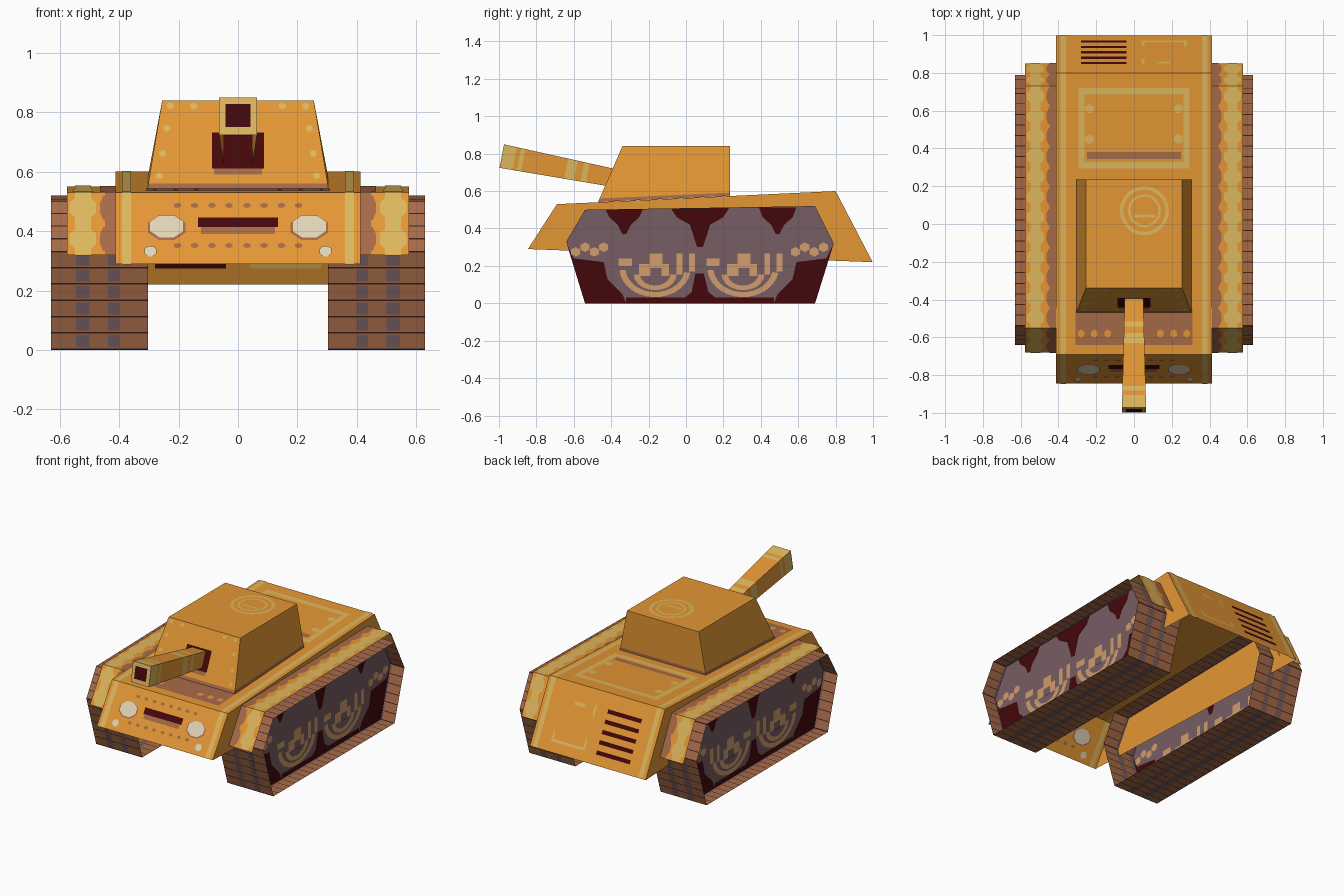
import bpy, bmesh, math
from mathutils import Vector

if "Cube" in bpy.data.objects:
    bpy.data.objects.remove(bpy.data.objects["Cube"])


def material(name, r, g, b):
    m = bpy.data.materials.new(name)
    lin = [((c / 255 + 0.055) / 1.055) ** 2.4 if c > 10 else c / 255 / 12.92 for c in (r, g, b)]
    m.diffuse_color = (*lin, 1)
    m.use_nodes = True
    m.node_tree.nodes["Principled BSDF"].inputs["Base Color"].default_value = m.diffuse_color
    return m


ORANGE = material("orange_paint", 228, 151, 52)
YELLOW = material("pale_yellow", 222, 183, 94)
BROWN = material("rust_brown", 166, 106, 72)
CREAM = material("cream_light", 225, 211, 183)
RED = material("dark_red", 68, 7, 11)
MAUVE = material("mauve_grey", 118, 93, 99)
TAN = material("tan", 210, 156, 108)
DARK = material("dark_brown", 58, 32, 26)


def build(name, verts, faces, mats, ids=None, solid=False):
    me = bpy.data.meshes.new(name)
    me.from_pydata(verts, [], faces)
    for m in mats:
        me.materials.append(m)
    if ids:
        for p, i in zip(me.polygons, ids):
            p.material_index = i
    if solid:
        bm = bmesh.new()
        bm.from_mesh(me)
        bmesh.ops.recalc_face_normals(bm, faces=bm.faces)
        bm.to_mesh(me)
        bm.free()
    ob = bpy.data.objects.new(name, me)
    bpy.context.collection.objects.link(ob)
    return ob


def loft(name, rings, mats, ids, start_cap, skip=None):
    """Join equal rings of points; the last (or first) ring is capped; ids colour each band.
    Side number skip is left open."""
    n = len(rings[0])
    verts = [v for r in rings for v in r]
    faces, fid = [], []
    for k in range(len(rings) - 1):
        for i in range(n):
            if i != skip:
                j = (i + 1) % n
                faces.append((k * n + i, k * n + j, k * n + n + j, k * n + n + i))
                fid.append(ids[k])
    cap = range(n) if start_cap else range(len(verts) - n, len(verts))
    return build(name, verts, faces + [tuple(cap)], mats, fid + [ids[0 if start_cap else -1]], True)


def sloped(a, b, axis):
    """Surface through side points a, b (y, z), addressed by x and y (axis 0) or z (axis 1)."""
    d = Vector((b[0] - a[0], b[1] - a[1]))
    n = Vector((-d.y, d.x)).normalized()

    def f(x, v, o):
        t = (v - a[axis]) / d[axis]
        return Vector((x, a[0] + d.x * t + n.x * o, a[1] + d.y * t + n.y * o))
    return f


def plates(name, f, polys, mat, off=0.003, inside=False):
    """Thin painted shapes on surface f; inside repeats them on its back."""
    verts, faces = [], []
    for o in ((off, -off) if inside else (off,)):
        out = (f(0, 0.1, 1) - f(0, 0.1, 0)) * (1 if o >= 0 else -1)
        for p in polys:
            pts = [f(u, v, o) for u, v in p]
            if (pts[1] - pts[0]).cross(pts[2] - pts[1]).dot(out) < 0:
                pts.reverse()
            faces.append(tuple(range(len(verts), len(verts) + len(pts))))
            verts += pts
    return build(name, verts, faces, [mat])


def rect(u0, u1, v0, v1):
    return [(u0, v0), (u1, v0), (u1, v1), (u0, v1)]


def ngon(u, v, ru, rv, n=8):
    return [(u + ru * math.cos(math.tau * (i + .5) / n), v + rv * math.sin(math.tau * (i + .5) / n)) for i in range(n)]


def arc(u, v, r0, r1, a0, a1, n=12, wide=1):
    def pt(r, k):
        a = math.radians(a0 + (a1 - a0) * k / n)
        return (u + wide * r * math.cos(a), v + r * math.sin(a))
    return [[pt(r0, k), pt(r1, k), pt(r1, k + 1), pt(r0, k + 1)] for k in range(n)]


def frame(u0, u1, v0, v1, w):
    return [rect(u0, u1, v0, v0 + w), rect(u0, u1, v1 - w, v1),
            rect(u0, u0 + w, v0 + w, v1 - w), rect(u1 - w, u1, v0 + w, v1 - w)]


def both(polys):
    return polys + [[(-u, v) for u, v in p] for p in polys]


# Hull shell, open underneath
FB, FT, RT, RB = (-.845, .29), (-.69, .53), (.80, .60), (.998, .22)
shell = [(x, y, z) for x in (-.412, .412) for y, z in (FB, FT, RT, RB)]
build("hull", shell, [(0, 1, 2, 3), (7, 6, 5, 4), (0, 4, 5, 1), (1, 5, 6, 2), (2, 6, 7, 3)], [ORANGE], None, True)
nose, deck, tail = sloped(FB, FT, 1), sloped(FT, RT, 0), sloped(RT, RB, 1)
for nm, f, v0, v1 in (("nose", nose, .29, .53), ("deck", deck, -.69, .8), ("tail", tail, .22, .6)):
    plates(nm + "_side_stripes", f, both([rect(.36, .39, v0, v1)]), YELLOW, .003, True)

# Nose details
plates("headlight_rims", nose, both([ngon(.24, .41, .068, .045)]), BROWN, .003, True)
plates("headlights", nose, both([ngon(.24, .413, .06, .041), ngon(.295, .33, .022, .019)]), CREAM, .005, True)
plates("nose_slot", nose, [rect(-.135, .135, .412, .445)], RED, .003, True)
plates("nose_slot_lip", nose, [rect(-.125, .125, .388, .412)], BROWN, .003, True)
plates("nose_rivets", nose, both([ngon(.03 + .058 * i, z, .014, .009, 6)
                                  for z in (.485, .35) for i in range(4)]), BROWN, .003, True)

# Deck details
plates("turret_front_panel", deck, [rect(-.31, .31, -.64, -.45)], BROWN)
plates("deck_rivets", deck, both([ngon(x, -.58, .02, .022, 6) for x in (.14, .21, .28)]), ORANGE, .005)
plates("engine_hatch_frame", deck, frame(-.295, .295, .295, .72, .033), YELLOW)
plates("engine_hatch_line", deck, [rect(-.25, .25, .345, .38)], BROWN)
plates("engine_hatch_hinges", deck, both([ngon(.235, y, .025, .025) for y in (.45, .61)]), YELLOW)

# Tail details
plates("exhaust_slots", tail, [rect(-.28, -.04, z, z + .022) for z in (.275, .33, .385, .44, .495)], RED, .003, True)
plates("tail_panel", tail, [rect(.04, .28, .275, .29), rect(.04, .055, .29, .33), rect(.265, .28, .29, .33),
                            rect(.04, .055, .46, .52), rect(.12, .19, .49, .51)], YELLOW, .003, True)

# Turret with a brown foot, resting on the deck
foot = [(-.305, -.47, .5415), (.305, -.47, .5415), (.305, .235, .5745), (-.305, .235, .5745)]
roof = [(-.255, -.34, .84), (.255, -.34, .84), (.255, .235, .84), (-.255, .235, .84)]
ring = [tuple(Vector(a).lerp(Vector(b), .065)) for a, b in zip(foot, roof)]
loft("turret", [foot, ring, roof], [BROWN, ORANGE], [0, 1], False)
face = sloped((-.47, .5415), (-.34, .84), 1)
plates("turret_rivets", face, both([ngon(x, z, .013, .012, 6) for x, z in
                                    ((.15, .82), (.228, .82), (.24, .745), (.253, .66), (.265, .585))]), YELLOW)
plates("gun_opening", face, [rect(-.087, .087, .61, .73)], RED)
plates("gun_opening_lip", face, [rect(-.08, .08, .59, .61)], BROWN)
top = sloped((-.34, .84), (.235, .84), 0)
plates("roof_hatch", top, arc(.055, .07, .112, .13, 0, 360, 24) + arc(.055, .07, .075, .088, 0, 360, 20)
       + [rect(.0, .11, .035, .05)], YELLOW)

# Gun barrel with painted bands, open underneath
start, end = Vector((0, -.985, .787)), Vector((0, -.41, .675))
up = Vector((0, .191, .981))
stops = (0, .12, .16, .2, .6, .69, .75, .8, 1.03)
rings = []
for t in stops:
    c, h = start.lerp(end, t), .064 - .015 * t
    rings.append([c + Vector((sx * h, 0, 0)) + up * sz * h for sx, sz in ((-1, -1), (1, -1), (1, 1), (-1, 1))])
loft("gun_barrel", rings, [YELLOW, ORANGE], [0, 1, 0, 1, 0, 1, 0, 1], True, 0)
plates("muzzle_hole", sloped((-.997, .724), (-.973, .85), 1), [rect(-.042, .042, .75, .827)], RED)

# Tracks and fenders, one set per side
TRACK = [(-.64, .33), (-.54, .50), (.69, .52), (.79, .32), (.69, 0), (-.54, 0)]
BANDS = (.303, .398, .437, .50, .545, .63)
GUARD = [(-.68, .32), (-.55, .53), (.73, .55), (.85, .31)]
for side, s in (("right", 1), ("left", -1)):
    # open tread belt: dark gap, link edge, grey pads, link edge
    path = []
    for i, a in enumerate(TRACK):
        a, b = Vector(a), Vector(TRACK[(i + 1) % 6])
        n = max(3, round((b - a).length / .055))
        path += [a.lerp(b, (k + q) / n) for k in range(n) for q in (0, .09, .18, .92)]
    verts = [(s * x, p.x, p.y) for p in path for x in BANDS]
    faces, ids, m = [], [], len(path)
    for i in range(m):
        for j in range(5):
            q, w = i * 6 + j, (i + 1) % m * 6 + j
            faces.append((q, q + 1, w + 1, w) if s < 0 else (q, w, w + 1, q + 1))
            ids.append(1 if i % 4 == 0 else 2 if i % 4 == 2 and j in (1, 3) else 0)
    build(side + "_tread", verts, faces, [BROWN, DARK, MAUVE], ids)

    # recessed wheel panel with painted wheels
    def wall(y, z, o, s=s):
        return Vector((s * (.53 + o), y, z))
    plates(side + "_wheel_panel", wall, [TRACK], MAUVE, 0)
    low = [[(-.635, .31), (-.6, .24), (-.44, .22), (-.42, .13), (-.34, .05), (-.32, 0), (-.54, 0)],
           [(-.02, .02), (.03, .06), (.05, .16), (.095, .16), (.12, .06), (.17, .02)],
           [(.785, .31), (.75, .24), (.59, .22), (.57, .13), (.49, .05), (.47, 0), (.69, 0)],
           rect(-.32, .47, 0, .03)]
    drips = [[(y - w, .512), (y - w * .8, .46), (y - w * .35, .42), (y - w * .1, z), (y + w * .1, z),
              (y + w * .35, .42), (y + w * .8, .46), (y + w, .512)]
             for y, w, z in ((-.33, .10, .37), (.075, .155, .30), (.49, .10, .37))]
    drips = [[(u, min(v, .502 + .012 * (u + .4))) for u, v in p] for p in drips]
    plates(side + "_shadow_paint", wall, low + drips, RED, .002, True)
    wheel, hubs = [], []
    for y in (-.165, .305):
        wheel += arc(y, .19, .13, .157, 185, 350, 14, 1.22) + arc(y, .155, .06, .085, 180, 360, 10, 1.35)
        wheel += [rect(y - .195, y - .125, .20, .24), rect(y - .085, y + .075, .145, .21),
                  rect(y - .03, y + .04, .21, .265),
                  rect(y + .115, y + .145, .155, .265), rect(y + .18, y + .212, .17, .265)]
        hubs.append(rect(y - .025, y + .035, .14, .19))
    for y in (-.515, .66):
        for k in range(4):
            wheel.append(ngon(y - .075 + .05 * k, .275 + .025 * (k % 2), .028, .026, 6))
    plates(side + "_wheel_paint", wall, wheel, TAN, .004, True)
    plates(side + "_wheel_hubs", wall, hubs, MAUVE, .006, True)

    # fender: bent sheet, open below and at the side
    verts = [(s * x, y, z) for y, z in GUARD for x in (.41, .576)]
    faces = [(0, 1, 3, 2), (2, 3, 5, 4), (4, 5, 7, 6)]
    build(side + "_fender", verts, [f if s > 0 else f[::-1] for f in faces], [ORANGE])
    for k, nm in enumerate(("front", "top", "rear")):
        a, b = GUARD[k], GUARD[k + 1]
        axis = 0 if k == 1 else 1
        f = sloped(a, b, axis)
        v0, v1 = a[axis], b[axis]
        n = 12 if k == 1 else 2
        step = (v1 - v0) / n
        mids = [v0 + step * (i + .5) for i in range(n)]
        r = abs(step) * .42
        plates(f"{side}_fender_{nm}_brown", f, [rect(s * .412, s * .447, v0, v1)]
               + [ngon(s * .447, v, .018, r) for v in mids], BROWN, .002, True)
        plates(f"{side}_fender_{nm}_yellow", f, [rect(s * .495, s * .548, v0, v1)]
               + [ngon(s * .522, v, .048, r) for v in mids], YELLOW, .003, True)
